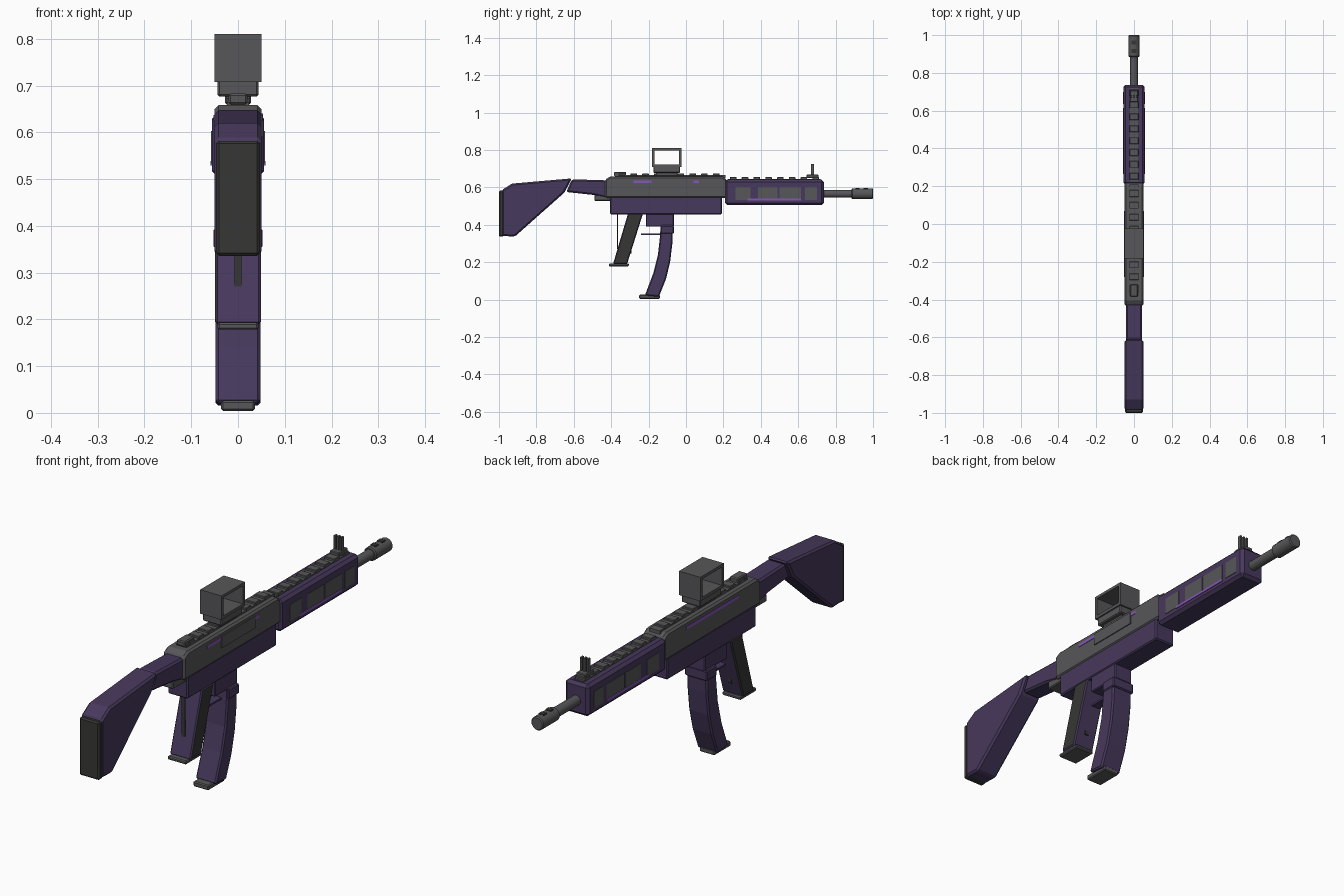
import bpy, bmesh, math
from mathutils import Matrix


def material(name, rgb):
    m = bpy.data.materials.new(name)
    m.diffuse_color = (*rgb, 1)
    return m


PURPLE = material("dark purple", (0.062, 0.040, 0.107))
GRAY = material("gunmetal gray", (0.095, 0.095, 0.100))
DARK = material("rubber black", (0.037, 0.037, 0.036))
VIOLET = material("bright violet", (0.230, 0.095, 0.480))


def finish(name, bm, mat, bevel=0):
    bmesh.ops.recalc_face_normals(bm, faces=bm.faces)
    mesh = bpy.data.meshes.new(name)
    bm.to_mesh(mesh)
    bm.free()
    mesh.materials.append(mat)
    ob = bpy.data.objects.new(name, mesh)
    bpy.context.collection.objects.link(ob)
    if bevel:
        mod = ob.modifiers.new("bevel", 'BEVEL')
        mod.width = bevel
        mod.segments = 1
        mod.limit_method = 'ANGLE'
        mod.angle_limit = math.radians(35)
    return ob


def prism(name, pts, hw, mat, bevel=0, x=0):
    """Side outline of (y, z) points, extruded across x."""
    bm = bmesh.new()
    sides = [[bm.verts.new((x + s * hw, y, z)) for y, z in pts] for s in (-1, 1)]
    for side in sides:
        bm.faces.new(side)
    n = len(pts)
    for i in range(n):
        j = (i + 1) % n
        bm.faces.new((sides[0][i], sides[0][j], sides[1][j], sides[1][i]))
    return finish(name, bm, mat, bevel)


def box(name, y0, y1, z0, z1, hw, mat, bevel=0, x=0):
    return prism(name, [(y0, z0), (y1, z0), (y1, z1), (y0, z1)], hw, mat, bevel, x)


def rod(name, y0, y1, r, z, mat, sides=20):
    bm = bmesh.new()
    bmesh.ops.create_cone(bm, cap_ends=True, segments=sides, radius1=r, radius2=r, depth=y1 - y0,
                          matrix=Matrix.Translation((0, (y0 + y1) / 2, z)) @ Matrix.Rotation(math.pi / 2, 4, 'X'))
    ob = finish(name, bm, mat, 0.004)
    bpy.context.view_layer.objects.active = ob
    ob.select_set(True)
    bpy.ops.object.shade_smooth_by_angle(angle=math.radians(35))
    ob.select_set(False)
    return ob


# Shoulder stock, pad and neck
prism("stock", [(-0.985, 0.585), (-0.93, 0.62), (-0.61, 0.648), (-0.65, 0.572),
                (-0.915, 0.337), (-0.985, 0.34)], 0.05, PURPLE, 0.008)
box("butt_pad", -1.0, -0.975, 0.336, 0.582, 0.047, DARK, 0.006)
prism("stock_neck", [(-0.64, 0.575), (-0.50, 0.56), (-0.41, 0.54), (-0.41, 0.637), (-0.61, 0.643)],
      0.042, PURPLE, 0.008)
box("rear_pin_block", -0.49, -0.40, 0.527, 0.56, 0.038, GRAY, 0.004)

# Receiver
prism("upper_receiver", [(-0.432, 0.543), (0.218, 0.543), (0.218, 0.642), (0.195, 0.658),
                         (-0.405, 0.658), (-0.432, 0.642)], 0.05, GRAY, 0.008)
box("lower_receiver", -0.405, 0.192, 0.455, 0.55, 0.047, PURPLE, 0.005)
box("magazine_well", -0.215, -0.065, 0.39, 0.46, 0.043, PURPLE, 0.004)
box("magazine_catch", -0.135, -0.065, 0.352, 0.395, 0.052, PURPLE, 0.004)
box("trigger_guard", -0.24, -0.12, 0.346, 0.354, 0.02, PURPLE)
box("trigger", -0.297, -0.292, 0.245, 0.46, 0.008, DARK)
box("grip_back_strip", -0.368, -0.363, 0.27, 0.46, 0.008, DARK)
box("ejection_port", -0.185, 0.04, 0.59, 0.64, 0.003, GRAY, 0, 0.051)
for s in (-1, 1):
    box("receiver_stripe", -0.28, 0.07, 0.624, 0.637, 0.0015, VIOLET, 0, s * 0.0505)

# Curved magazine
back = [(-0.135, 0.40), (-0.14, 0.33), (-0.15, 0.24), (-0.175, 0.14), (-0.22, 0.022)]
front = [(-0.145, 0.015), (-0.107, 0.11), (-0.085, 0.20), (-0.073, 0.30), (-0.07, 0.40)]
prism("magazine", back + front, 0.048, PURPLE, 0.006)
box("magazine_base", -0.25, -0.14, 0.004, 0.026, 0.036, GRAY, 0.004)

# Pistol grip with dark side faces
grip = prism("grip", [(-0.39, 0.19), (-0.315, 0.19), (-0.23, 0.46), (-0.31, 0.46)], 0.049, PURPLE, 0.005)
grip.data.materials.append(DARK)
for f in grip.data.polygons:
    f.material_index = int(abs(f.normal.x) > 0.5)
box("grip_base", -0.412, -0.305, 0.178, 0.193, 0.044, GRAY, 0.004)

# Handguard with vent plates and stripes on both sides
box("handguard", 0.208, 0.737, 0.505, 0.641, 0.056, PURPLE, 0.012)
for s in (-1, 1):
    for y0, y1 in ((0.265, 0.345), (0.385, 0.49), (0.50, 0.615), (0.635, 0.70)):
        box("vent_plate", y0, y1, 0.533, 0.603, 0.002, GRAY, 0, s * 0.056)
    box("handguard_stripe", 0.33, 0.615, 0.529, 0.539, 0.0025, VIOLET, 0, s * 0.0565)

# Top rails and teeth
box("receiver_rail", -0.38, 0.21, 0.65, 0.665, 0.024, GRAY)
box("handguard_rail", 0.225, 0.72, 0.635, 0.645, 0.022, GRAY)
for i in range(8):
    box("handguard_rail_tooth", 0.235 + i * 0.063, 0.27 + i * 0.063, 0.64, 0.655, 0.024, GRAY, 0.002)
for i in range(9):
    box("receiver_rail_tooth", -0.36 + i * 0.063, -0.325 + i * 0.063, 0.66, 0.674, 0.025, GRAY, 0.002)

# Sights
box("rear_sight", -0.385, -0.32, 0.66, 0.683, 0.02, GRAY, 0.004)
box("front_sight_base", 0.645, 0.708, 0.65, 0.668, 0.022, GRAY, 0.003)
for x in (-0.015, 0, 0.015):
    box("front_sight_post", 0.668, 0.684, 0.66, 0.724, 0.004, GRAY, 0, x)

# Optic: mount, base, and a frame open from side to side
box("optic_mount", -0.16, -0.045, 0.66, 0.685, 0.028, GRAY, 0.003)
box("optic_base", -0.175, -0.032, 0.677, 0.712, 0.044, GRAY, 0.004)
box("optic_bottom", -0.182, -0.025, 0.708, 0.721, 0.05, GRAY)
box("optic_top", -0.182, -0.025, 0.798, 0.81, 0.05, GRAY)
box("optic_rear_wall", -0.182, -0.169, 0.721, 0.798, 0.05, GRAY)
box("optic_front_wall", -0.038, -0.025, 0.721, 0.798, 0.05, GRAY)

# Barrel and muzzle with dark gas ports
rod("barrel", 0.72, 0.90, 0.021, 0.566, GRAY)
rod("muzzle", 0.885, 1.0, 0.029, 0.566, GRAY)
for y in (0.905, 0.95):
    box("muzzle_port", y, y + 0.022, 0.587, 0.597, 0.012, DARK)
